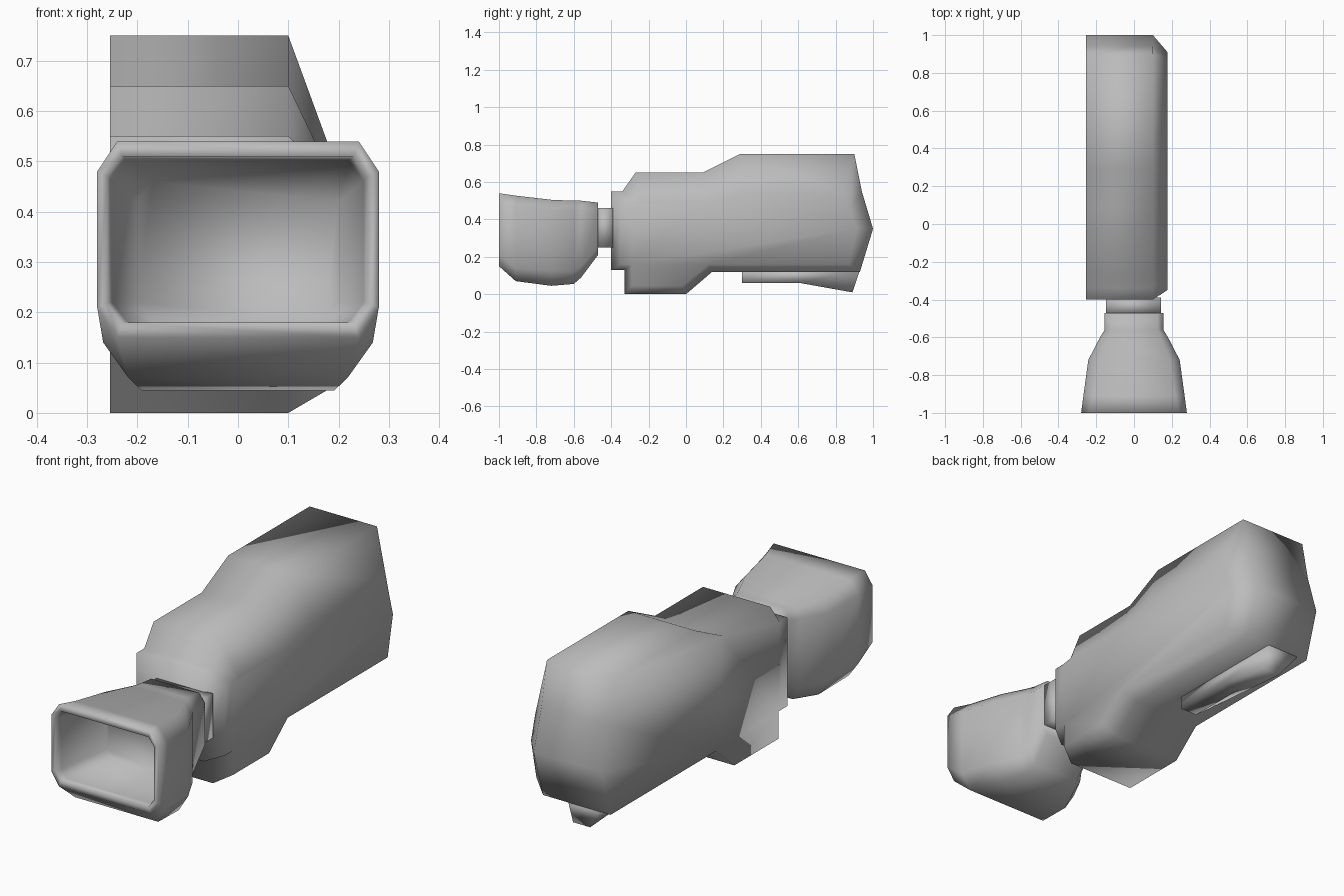
import bpy
import bmesh

cube = bpy.data.objects.get("Cube")
if cube:
    bpy.data.objects.remove(cube, do_unlink=True)

grey = bpy.data.materials.new("plain_grey")
grey.use_nodes = True
grey.diffuse_color = (0.5, 0.5, 0.5, 1)
grey.node_tree.nodes["Principled BSDF"].inputs["Base Color"].default_value = (0.5, 0.5, 0.5, 1)


def loft(name, rings):
    """Skin matching closed rings and cap both ends, smooth shaded."""
    bm = bmesh.new()
    loops = [[bm.verts.new(p) for p in ring] for ring in rings]
    n = len(loops[0])
    for a, b in zip(loops, loops[1:]):
        for i in range(n):
            j = (i + 1) % n
            bm.faces.new((a[i], a[j], b[j], b[i]))
    bm.faces.new(loops[0][::-1])
    bm.faces.new(loops[-1])
    bmesh.ops.recalc_face_normals(bm, faces=bm.faces)
    for f in bm.faces:
        f.smooth = True
    mesh = bpy.data.meshes.new(name)
    bm.to_mesh(mesh)
    bm.free()
    mesh.materials.append(grey)
    obj = bpy.data.objects.new(name, mesh)
    bpy.context.collection.objects.link(obj)
    return obj


def octagon(y, w, low, high, cx, cz_top, cz_low):
    """Rectangle section with cut corners, at depth y."""
    half = [(w - cx, high), (w, high - cz_top), (w, low + cz_low), (w - cx, low)]
    return [(x, y, z) for x, z in half] + [(-x, y, z) for x, z in half[::-1]]


# Body: side profile (y, z) with a smaller matching profile on the left side
outer = [(-0.4, 0.55), (-0.34, 0.55), (-0.27, 0.65), (0.09, 0.65), (0.29, 0.75),
         (0.9, 0.75), (0.94, 0.55), (1.0, 0.35), (0.93, 0.12), (0.14, 0.12),
         (0.0, 0.0), (-0.33, 0.0), (-0.33, 0.13), (-0.4, 0.13)]
inner = [(-0.35, 0.48), (-0.3, 0.48), (-0.24, 0.49), (0.11, 0.49), (0.3, 0.54),
         (0.84, 0.54), (0.88, 0.46), (0.91, 0.35), (0.87, 0.16), (0.12, 0.16),
         (-0.02, 0.045), (-0.29, 0.045), (-0.29, 0.16), (-0.35, 0.16)]
loft("body", [[(-0.254, y, z) for y, z in outer],
              [(0.1, y, z) for y, z in outer],
              [(0.177, y, z) for y, z in inner]])

# Grip: tapered bar below the rear of the body
grip = [(0.3, 0.13), (0.3, 0.06), (0.61, 0.06), (0.89, 0.01), (0.93, 0.13)]
loft("grip", [[(-0.21 if z > 0.1 else -0.12, y, z) for y, z in grip],
              [(-0.03, y, z) for y, z in grip]])

# Neck: block between the hood and the body
loft("neck", [[(x, y, z) for x, z in ((-0.147, 0.25), (0.142, 0.25), (0.142, 0.46), (-0.147, 0.46))]
              for y in (-0.48, -0.39)])

# Lens hood: hollow shell, from the back to the rim and into the cavity
loft("lens_hood", [
    octagon(-0.47, 0.155, 0.21, 0.49, 0.03, 0.04, 0.04),
    octagon(-0.56, 0.155, 0.09, 0.5, 0.03, 0.05, 0.06),
    octagon(-0.6, 0.18, 0.055, 0.5, 0.04, 0.05, 0.07),
    octagon(-0.72, 0.242, 0.045, 0.505, 0.05, 0.06, 0.08),
    octagon(-0.91, 0.268, 0.07, 0.527, 0.05, 0.06, 0.07),
    octagon(-1.0, 0.28, 0.15, 0.54, 0.04, 0.06, 0.06),
    octagon(-1.0, 0.26, 0.178, 0.51, 0.03, 0.04, 0.04),
    octagon(-0.97, 0.25, 0.18, 0.502, 0.03, 0.04, 0.04),
    octagon(-0.7, 0.2, 0.18, 0.46, 0.03, 0.04, 0.04),
])
